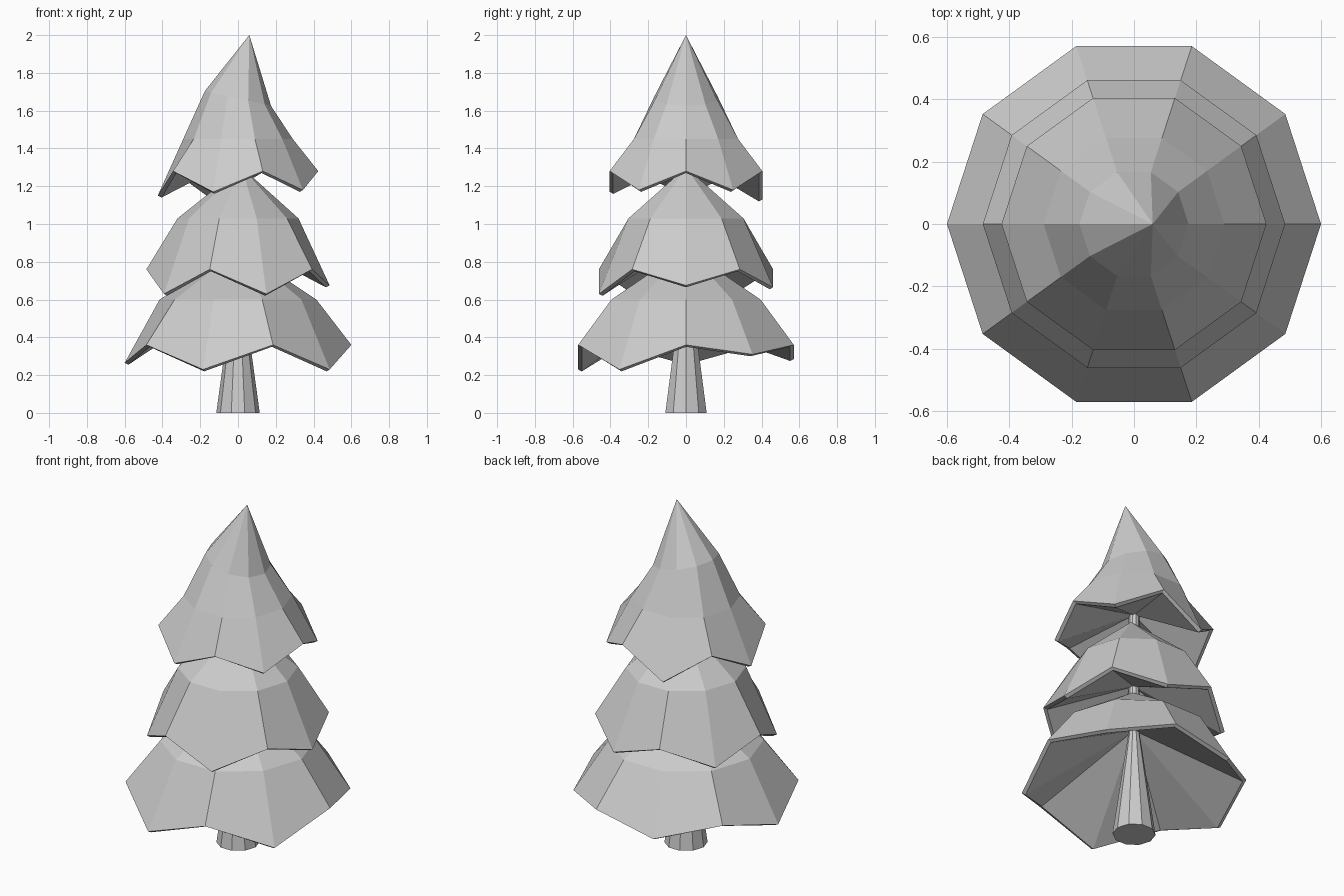
import bpy, bmesh
from math import cos, sin, pi

if "Cube" in bpy.data.objects:
    bpy.data.objects.remove(bpy.data.objects["Cube"])

N = 10  # sides of every part


def ring(bm, r, z, tilt=0.0, cx=0.0):
    """Ring of N vertices; z is one height or a list, tilt lowers the +x side."""
    out = []
    for i in range(N):
        a = 2 * pi * i / N
        h = z[i] if isinstance(z, list) else z
        out.append(bm.verts.new((cx + r * cos(a), r * sin(a), h - tilt * cos(a))))
    return out


def bridge(bm, a, b):
    for i in range(N):
        j = (i + 1) % N
        bm.faces.new((a[i], a[j], b[j], b[i]))


def fan(bm, a, point):
    tip = bm.verts.new(point)
    for i in range(N):
        bm.faces.new((a[i], a[(i + 1) % N], tip))


def finish(bm, name):
    bmesh.ops.recalc_face_normals(bm, faces=bm.faces[:])
    mesh = bpy.data.meshes.new(name)
    bm.to_mesh(mesh)
    bm.free()
    obj = bpy.data.objects.new(name, mesh)
    bpy.context.collection.objects.link(obj)


def tier(name, r, rim, upper, tip, under_z):
    """Jagged skirt: rim heights, upper rings (r, z, tilt), tip and hollow underside."""
    bm = bmesh.new()
    edge = ring(bm, r, rim)
    last = edge
    for ur, uz, tilt in upper:
        nxt = ring(bm, ur, uz, tilt)
        bridge(bm, last, nxt)
        last = nxt
    fan(bm, last, tip)
    # thin lip and sloping underside
    lip = ring(bm, r - 0.02, [z - 0.01 for z in rim])
    bridge(bm, lip, edge)
    fan(bm, lip, (0, 0, under_z))
    finish(bm, name)


# Branch tiers, rim heights run anticlockwise from +x
tier("lower_branches", 0.60,
     [0.36, 0.31, 0.36, 0.285, 0.36, 0.265, 0.36, 0.23, 0.36, 0.23],
     [(0.415, 0.60, 0)], (0.01, 0, 0.87), 0.64)
tier("middle_branches", 0.485,
     [0.675, 0.76, 0.665, 0.76, 0.65, 0.76, 0.63, 0.76, 0.63, 0.76],
     [(0.32, 1.03, 0)], (0.02, 0, 1.30), 0.91)
tier("top_branches", 0.425,
     [1.28, 1.18, 1.28, 1.13, 1.28, 1.15, 1.28, 1.17, 1.28, 1.18],
     [(0.29, 1.45, 0), (0.175, 1.665, 0.04)], (0.06, 0, 2.0), 1.35)

# Trunk, tapering to a thin core inside the tiers
bm = bmesh.new()
base = ring(bm, 0.115, 0)
neck = ring(bm, 0.03, 0.62)
top = ring(bm, 0.028, 1.40)
bridge(bm, base, neck)
bridge(bm, neck, top)
bm.faces.new(base)
bm.faces.new(top)
finish(bm, "trunk")
